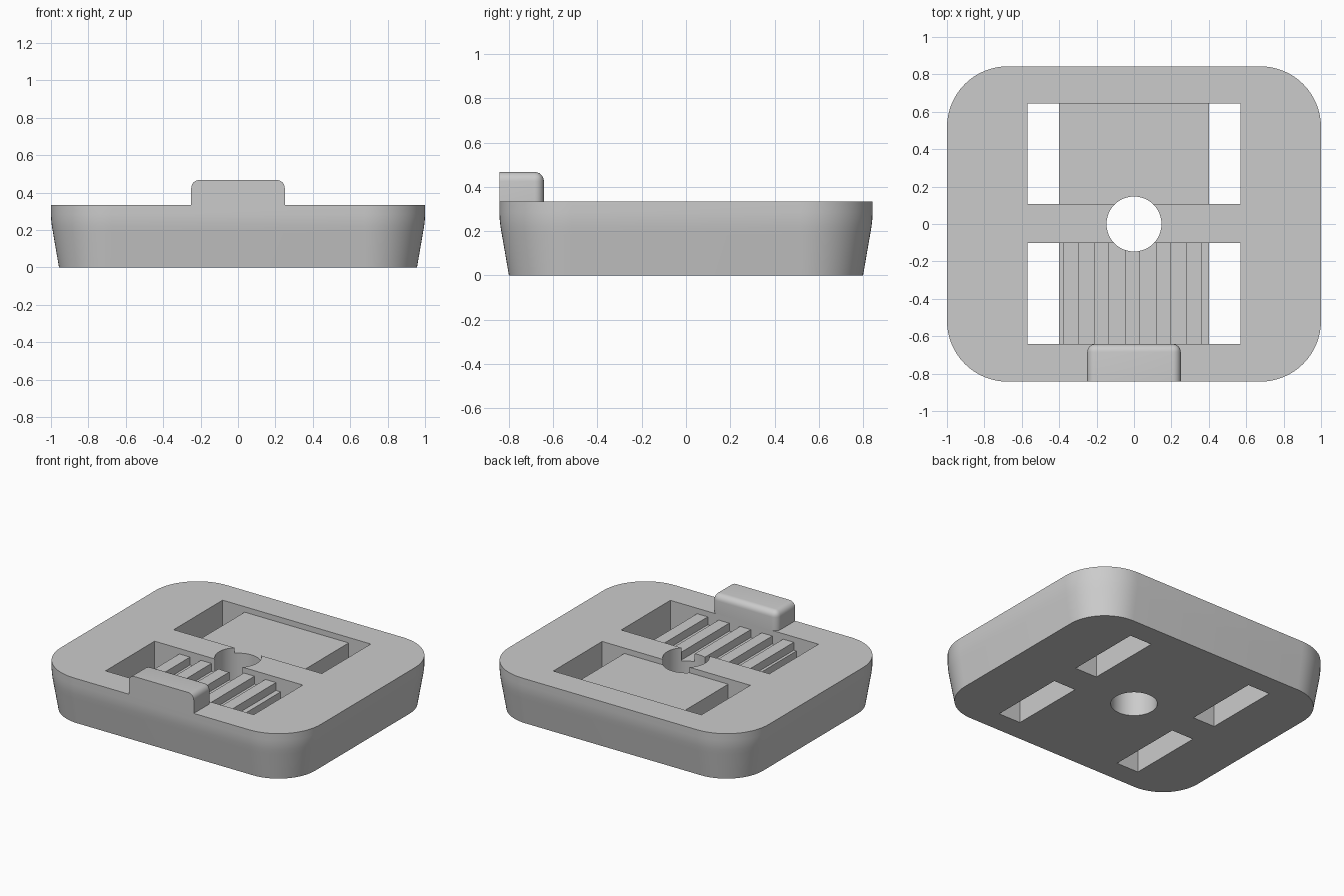
import bpy, bmesh, math

cube = bpy.data.objects.get("Cube")
if cube:
    bpy.data.objects.remove(cube, do_unlink=True)

grey = bpy.data.materials.new("plain grey")
grey.use_nodes = True
colour = (0.6, 0.6, 0.6, 1)
grey.diffuse_color = colour
grey.node_tree.nodes["Principled BSDF"].inputs["Base Color"].default_value = colour

TOP = 0.333
HX, HY = 1.0, 0.843


def make_object(name, bm):
    bmesh.ops.recalc_face_normals(bm, faces=bm.faces)
    mesh = bpy.data.meshes.new(name)
    bm.to_mesh(mesh)
    bm.free()
    mesh.materials.append(grey)
    ob = bpy.data.objects.new(name, mesh)
    bpy.context.collection.objects.link(ob)
    return ob


def rounded_rect(hx, hy, r, steps=16):
    pts = []
    for i, (sx, sy) in enumerate(((1, 1), (-1, 1), (-1, -1), (1, -1))):
        for k in range(steps + 1):
            a = math.pi / 2 * (i + k / steps)
            pts.append((sx * (hx - r) + r * math.cos(a), sy * (hy - r) + r * math.sin(a)))
    return pts


def prism_along_y(name, profile, y0, y1):
    bm = bmesh.new()
    face = bm.faces.new([bm.verts.new((x, y0, z)) for x, z in profile])
    ext = bmesh.ops.extrude_face_region(bm, geom=[face])
    moved = [v for v in ext["geom"] if isinstance(v, bmesh.types.BMVert)]
    bmesh.ops.translate(bm, verts=moved, vec=(0, y1 - y0, 0))
    return make_object(name, bm)


def smooth(ob, angle):
    bpy.ops.object.select_all(action="DESELECT")
    ob.select_set(True)
    bpy.context.view_layer.objects.active = ob
    bpy.ops.object.shade_smooth_by_angle(angle=math.radians(angle))


# Base: stacked rounded outlines, tapering in towards the bottom
bm = bmesh.new()
rings = []
for inset, z in ((0.043, 0), (0.011, 0.185), (0.005, 0.22), (0.001, 0.255), (0, 0.285), (0, TOP)):
    outline = rounded_rect(HX - inset, HY - inset, 0.325 - inset)
    rings.append([bm.verts.new((x, y, z)) for x, y in outline])
for low, high in zip(rings, rings[1:]):
    for i in range(len(low)):
        j = (i + 1) % len(low)
        bm.faces.new((low[i], low[j], high[j], high[i]))
bm.faces.new(rings[0][::-1])
bm.faces.new(rings[-1])
base = make_object("base", bm)

# Pocket cutters: shallow shelf between two slots that go right through
SLOT, SHELF, SHELF_Z, GROOVE_Z = 0.57, 0.4, 0.295, 0.24
start = [(SLOT, 0.5), (-SLOT, 0.5), (-SLOT, -0.1), (-SHELF, -0.1)]
end = [(SHELF, -0.1), (SLOT, -0.1)]
plain = [(-SHELF, SHELF_Z), (SHELF, SHELF_Z)]
ribbed = [(-SHELF, GROOVE_Z)]
for i in range(5):
    x0 = -0.38 + i * 0.1655
    x1 = x0 + 0.082
    ribbed += [(x0, GROOVE_Z), (x0, SHELF_Z), (x1, SHELF_Z), (x1, GROOVE_Z)]
ribbed.append((SHELF, GROOVE_Z))
cutters = [
    prism_along_y("back_pocket_cutter", start + plain + end, 0.107, 0.645),
    prism_along_y("ribbed_pocket_cutter", start + ribbed + end, -0.642, -0.102),
]

# Round centre hole
bm = bmesh.new()
bmesh.ops.create_cone(bm, cap_ends=True, segments=64, radius1=0.147, radius2=0.147, depth=1.2)
cutters.append(make_object("centre_hole_cutter", bm))

bpy.context.view_layer.objects.active = base
base.select_set(True)
for cutter in cutters:
    mod = base.modifiers.new(cutter.name, "BOOLEAN")
    mod.operation, mod.solver, mod.object = "DIFFERENCE", "EXACT", cutter
    bpy.ops.object.modifier_apply(modifier=mod.name)
for cutter in cutters:
    bpy.data.objects.remove(cutter, do_unlink=True)
smooth(base, 30)

# Front tab: block rounded on the top sides and the back, flat in front
bm = bmesh.new()
bmesh.ops.create_cube(bm, size=1)
for v in bm.verts:
    v.co.x *= 0.5
    v.co.y = -HY if v.co.y < 0 else -0.642
    v.co.z = 0.467 if v.co.z > 0 else TOP - 0.01


def is_rounded(e):
    mid = (e.verts[0].co + e.verts[1].co) / 2
    return mid.z > TOP and mid.y > -HY + 0.01


bmesh.ops.bevel(bm, geom=[e for e in bm.edges if is_rounded(e)], offset=0.042,
                segments=6, profile=0.5, affect="EDGES")
# Keep the hidden underside clear of the pocket wall
for v in bm.verts:
    v.co.z = max(v.co.z, TOP)
smooth(make_object("front_tab", bm), 30)
